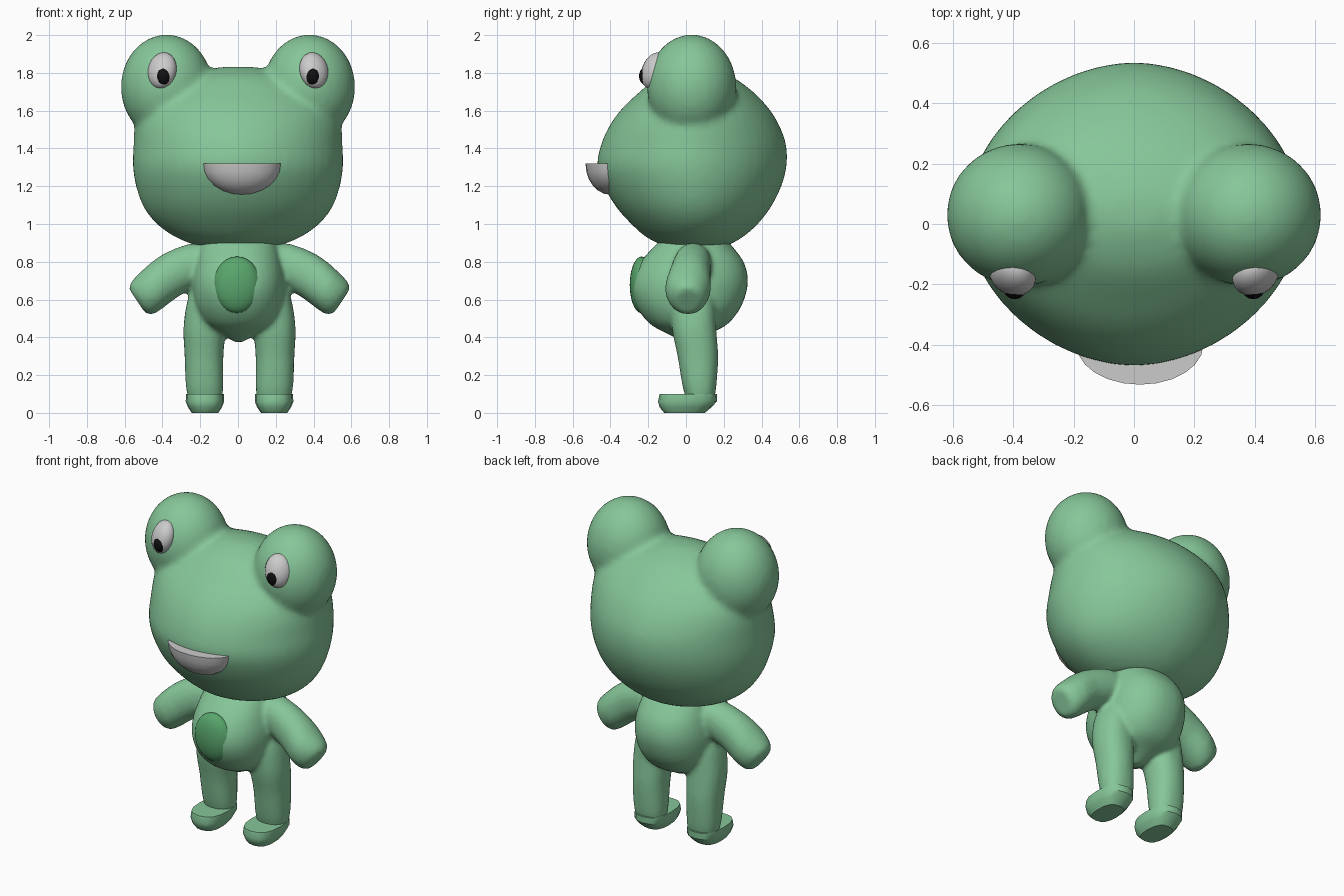
import bpy, bmesh
from math import cos, sin, pi, radians
from mathutils import Vector, Matrix, Euler

if "Cube" in bpy.data.objects:
    bpy.data.objects.remove(bpy.data.objects["Cube"])


def material(name, rgb):
    m = bpy.data.materials.new(name)
    m.diffuse_color = (*rgb, 1)
    m.use_nodes = True
    m.node_tree.nodes["Principled BSDF"].inputs["Base Color"].default_value = m.diffuse_color
    return m


GREEN = material("green", (0.24, 0.57, 0.32))
DARK = material("dark green", (0.10, 0.38, 0.15))
BLACK = material("black", (0.005, 0.005, 0.005))


def refine(rows, n=4):
    """Catmull-Rom interpolation between ring parameters."""
    pts = [rows[0]] + rows + [rows[-1]]
    out = []
    for a, b, c, d in zip(pts, pts[1:], pts[2:], pts[3:]):
        for k in range(n):
            t = k / n
            out.append([0.5 * (2 * q + (r - p) * t + (2 * p - 5 * q + 4 * r - s) * t * t
                               + (3 * q - p - 3 * r + s) * t ** 3) for p, q, r, s in zip(a, b, c, d)])
    return out + [rows[-1]]


def loft(bm, rings, sides=24, power=2.0):
    """Skin closed superellipse rings given as (centre, half axis u, half axis v)."""
    def sup(t):
        return abs(t) ** (2 / power) * (1 if t > 0 else -1)
    loops = []
    for c, u, v in rings:
        c, u, v = Vector(c), Vector(u), Vector(v)
        loops.append([bm.verts.new(c + u * sup(cos(2 * pi * i / sides)) + v * sup(sin(2 * pi * i / sides)))
                      for i in range(sides)])
    faces = [bm.faces.new(loops[0]), bm.faces.new(loops[-1])]
    for a, b in zip(loops, loops[1:]):
        for i in range(sides):
            j = (i + 1) % sides
            faces.append(bm.faces.new((a[i], a[j], b[j], b[i])))
    bmesh.ops.recalc_face_normals(bm, faces=faces)


def level(x, z, rx, y0, y1):
    """Horizontal ring from half width and front/back extents."""
    return ((x, (y0 + y1) / 2, z), (rx, 0, 0), (0, (y1 - y0) / 2, 0))


def ball(bm, centre, radii, rot=(0, 0, 0), seg=20, rows=12):
    mat = Matrix.LocRotScale(Vector(centre), Euler([radians(a) for a in rot]), Vector(radii))
    bmesh.ops.create_uvsphere(bm, u_segments=seg, v_segments=rows, radius=1, matrix=mat)


def finish(bm, name, mat=None, angle=40):
    me = bpy.data.meshes.new(name)
    bm.to_mesh(me)
    bm.free()
    ob = bpy.data.objects.new(name, me)
    bpy.context.collection.objects.link(ob)
    if mat:
        me.materials.append(mat)
    bpy.ops.object.select_all(action='DESELECT')
    ob.select_set(True)
    bpy.context.view_layer.objects.active = ob
    bpy.ops.object.shade_smooth_by_angle(angle=radians(angle))
    return ob


def blend(ob, voxel, rounds):
    """Fuse overlapping pieces into one soft skin."""
    r = ob.modifiers.new("fuse", 'REMESH')
    r.mode = 'VOXEL'
    r.voxel_size = voxel
    r.use_smooth_shade = True
    s = ob.modifiers.new("soften", 'SMOOTH')
    s.factor = 0.5
    s.iterations = rounds


# Head with two eye bulges
bm = bmesh.new()
loft(bm, [level(0, *p) for p in refine([
    (0.885, 0.22, -0.12, 0.22), (0.93, 0.33, -0.21, 0.30), (1.00, 0.43, -0.29, 0.38),
    (1.09, 0.50, -0.37, 0.45), (1.20, 0.54, -0.435, 0.505), (1.31, 0.557, -0.47, 0.533),
    (1.42, 0.553, -0.45, 0.53), (1.52, 0.548, -0.405, 0.495), (1.61, 0.525, -0.34, 0.44),
    (1.70, 0.455, -0.245, 0.355), (1.77, 0.34, -0.16, 0.26), (1.81, 0.21, -0.08, 0.17),
    (1.832, 0.08, -0.01, 0.09)])], 48, 1.87)
for s in (-1, 1):
    ball(bm, (s * 0.378, 0.03, 1.725), (0.243, 0.237, 0.278), seg=32, rows=20)
blend(finish(bm, "head", GREEN), 0.02, 6)

# Body: torso, arms and legs in one skin
SHIFT = 0.008
bm = bmesh.new()
loft(bm, [level(SHIFT / 2, *p) for p in refine([
    (0.375, 0.02, -0.01, 0.05), (0.42, 0.10, -0.10, 0.13), (0.47, 0.18, -0.19, 0.22),
    (0.55, 0.228, -0.255, 0.285), (0.64, 0.245, -0.288, 0.32), (0.72, 0.245, -0.28, 0.327),
    (0.80, 0.23, -0.24, 0.305), (0.87, 0.21, -0.18, 0.255), (0.91, 0.195, -0.14, 0.22)])], 40, 2.25)
for s in (-1, 1):
    loft(bm, [((s * x + SHIFT, y, z), (s * ux, 0, uz), (0, h, 0)) for x, y, z, ux, uz, h in refine([
        (0.12, 0.04, 0.80, 0.02, 0.10, 0.09), (0.24, 0.035, 0.785, 0.03, 0.11, 0.10),
        (0.37, 0.02, 0.725, 0.045, 0.11, 0.11), (0.46, 0.01, 0.655, 0.05, 0.104, 0.122),
        (0.52, 0.01, 0.605, 0.056, 0.085, 0.095), (0.542, 0.01, 0.592, 0.04, 0.06, 0.06)], 2)], 20, 2.1)
    loft(bm, [level(s * p[0] + SHIFT, *p[1:]) for p in refine([
        (0.182, 0.075, 0.09, 0.0, 0.15), (0.185, 0.15, 0.10, -0.02, 0.162),
        (0.188, 0.30, 0.103, -0.045, 0.17), (0.185, 0.45, 0.112, -0.075, 0.16),
        (0.175, 0.60, 0.10, -0.08, 0.15), (0.15, 0.72, 0.08, -0.04, 0.12)])], 20, 2.3)
blend(finish(bm, "body", GREEN), 0.014, 4)

for s, side in ((-1, "left"), (1, "right")):
    # Feet
    bm = bmesh.new()
    loft(bm, [level(s * 0.183 + SHIFT, z, rx, y0, y1) for z, rx, y0, y1 in [
        (0.0, 0.07, -0.115, 0.10), (0.03, 0.09, -0.14, 0.135),
        (0.06, 0.102, -0.148, 0.163), (0.10, 0.10, -0.14, 0.165)]], 16, 2.6)
    finish(bm, side + "_foot", GREEN, 35)

    # Eyes and pupils
    bm = bmesh.new()
    ball(bm, (s * 0.402, -0.168, 1.812), (0.08, 0.062, 0.10), (-20, 0, s * 28))
    finish(bm, side + "_eye")
    bm = bmesh.new()
    ball(bm, (s * 0.395, -0.207, 1.783), (0.041, 0.042, 0.05), seg=16, rows=10)
    finish(bm, side + "_pupil", BLACK)

# Belly patch
bm = bmesh.new()
ball(bm, (-0.005, -0.235, 0.678), (0.125, 0.063, 0.15), seg=24, rows=14)
finish(bm, "belly_patch", DARK)

# Mouth: lower half of a flattened ball with a flat top
bm = bmesh.new()
ball(bm, (0.02, -0.40, 1.32), (0.21, 0.132, 0.165), seg=24, rows=12)
bmesh.ops.bisect_plane(bm, geom=bm.verts[:] + bm.edges[:] + bm.faces[:], dist=1e-4,
                       plane_co=(0, 0, 1.32), plane_no=(0, 0, 1), clear_outer=True)
bmesh.ops.holes_fill(bm, edges=[e for e in bm.edges if e.is_boundary])
finish(bm, "mouth", None, 30)
